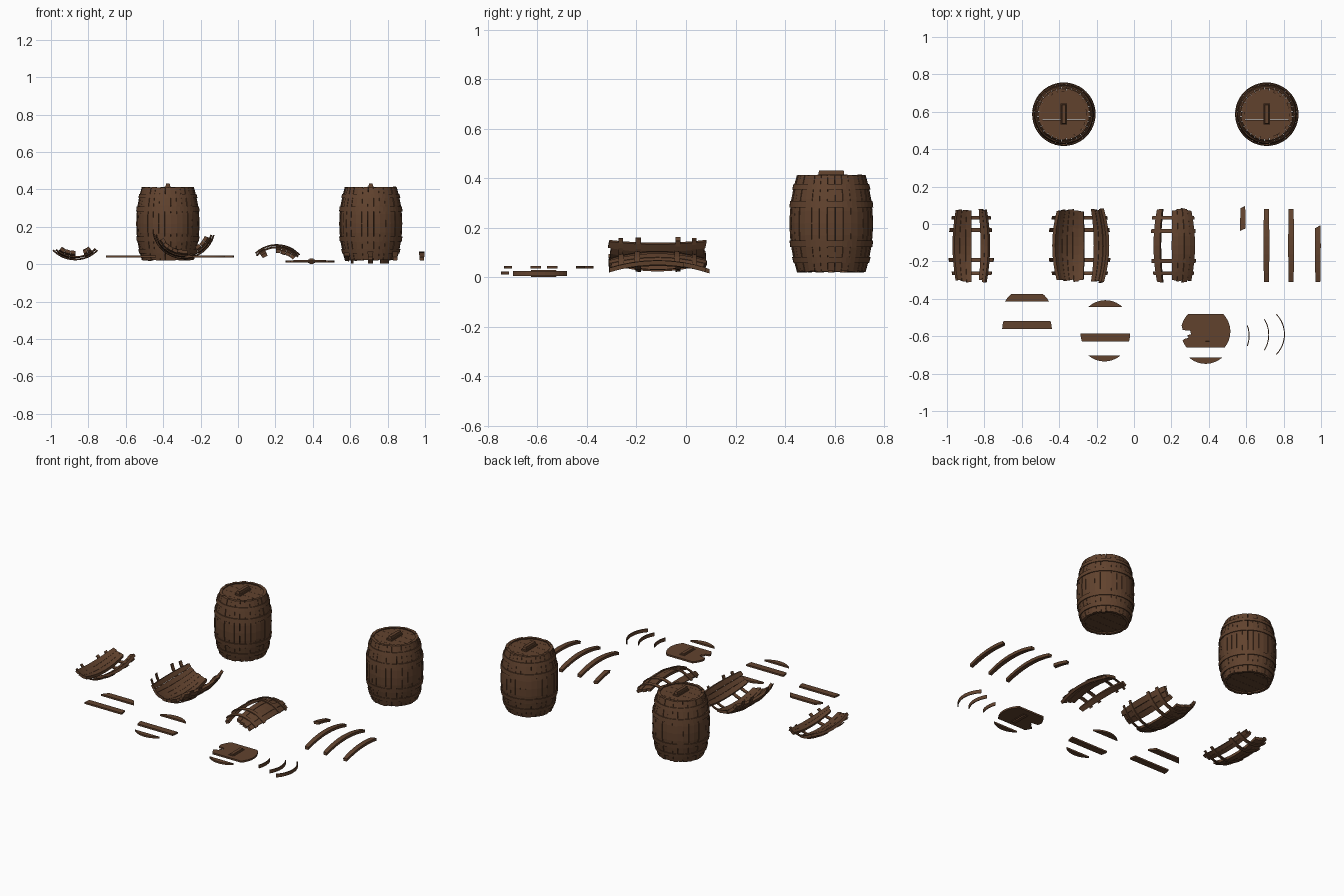
import bpy, bmesh, math, random
from mathutils import Matrix, Vector

if "Cube" in bpy.data.objects:
    bpy.data.objects.remove(bpy.data.objects["Cube"])

random.seed(4)
wood = bpy.data.materials.new("brown_wood")
wood.diffuse_color = (0.12, 0.055, 0.027, 1)
wood.use_nodes = True
wood.node_tree.nodes["Principled BSDF"].inputs["Base Color"].default_value = wood.diffuse_color

HALF = 0.195          # half height of a barrel
N = 32                # staves around a barrel
STEP = 2 * math.pi / N
HOOPS = [(-0.148, 0.024), (-0.082, 0.026), (0.078, 0.026), (0.148, 0.022)]


def radius(h):
    """Bulging barrel profile."""
    return 0.138 + 0.030 * (1 - (h / HALF) ** 2)


def polar(r, a, h):
    return Vector((r * math.sin(a), -r * math.cos(a), h))


def loft(bm, rings):
    """Bridge closed sections of equal size and cap both ends."""
    vs = [[bm.verts.new(p) for p in ring] for ring in rings]
    n = len(vs[0])
    for r0, r1 in zip(vs, vs[1:]):
        for i in range(n):
            j = (i + 1) % n
            bm.faces.new((r0[i], r0[j], r1[j], r1[i]))
    bm.faces.new(vs[0][::-1])
    bm.faces.new(vs[-1])


def finish(name, bm, matrix=Matrix()):
    bmesh.ops.recalc_face_normals(bm, faces=bm.faces)
    me = bpy.data.meshes.new(name)
    bm.to_mesh(me)
    bm.free()
    me.materials.append(wood)
    ob = bpy.data.objects.new(name, me)
    ob.matrix_world = matrix
    bpy.context.collection.objects.link(ob)
    return ob


def stave(bm, a, h0=-HALF, h1=HALF, jag=0.0, width=STEP, th=0.018):
    """One bent plank; jag slants its broken ends."""
    dr = random.uniform(-0.0015, 0.0025)
    j0, j1 = random.uniform(-jag, jag), random.uniform(-jag, jag)
    l, r = a - width * 0.48, a + width * 0.48
    rings = []
    for i in range(9):
        t = i / 8
        hl = h0 + j0 + (h1 + j1 - h0 - j0) * t
        hr = h0 - j0 + (h1 - j1 - h0 + j0) * t
        rl, rr = radius(hl) + dr, radius(hr) + dr
        rings.append([polar(rl, l, hl), polar(rr, r, hr),
                      polar(rr - th, r, hr), polar(rl - th, l, hl)])
    loft(bm, rings)


def hoop(bm, h, w, a0, a1, th=0.005):
    """Thin bent band following the profile between two angles."""
    n = max(4, int((a1 - a0) / STEP * 1.5))
    lo, hi = radius(h - w / 2), radius(h + w / 2)
    rings = []
    for i in range(n + 1):
        a = a0 + (a1 - a0) * i / n
        rings.append([polar(lo + th, a, h - w / 2), polar(hi + th, a, h + w / 2),
                      polar(hi - 0.001, a, h + w / 2), polar(lo - 0.001, a, h - w / 2)])
    loft(bm, rings)


def slice_outline(r, d0, d1, notch=()):
    """Disc of radius r cut by the lines y = d0 and y = d1."""
    ys = [d0 + (d1 - d0) * (0.5 - 0.5 * math.cos(math.pi * i / 10)) for i in range(11)]
    right = [(math.sqrt(max(r * r - y * y, 1e-6)), y) for y in ys]
    left = [(-x, y) for x, y in reversed(right)]
    if notch:
        top, bottom = notch[0][1], notch[-1][1]
        left = ([p for p in left if p[1] > top] + list(notch)
                + [p for p in left if p[1] < bottom])
    return right + left


def plank(bm, cx, cy, z0, z1, outline):
    loft(bm, [[Vector((cx + x, cy + y, z)) for x, y in outline] for z in (z0, z1)])


def handle(bm, cx, cy, z0, z1):
    """Bevel-sided grip bar with a wider foot."""
    mid = z0 + (z1 - z0) * 0.4
    loft(bm, [[Vector((cx + sx * w, cy + sy * l, z)) for sx, sy in
               ((-1, -1), (1, -1), (1, 1), (-1, 1))]
              for w, l, z in ((0.018, 0.056, z0), (0.018, 0.056, mid),
                              (0.012, 0.052, mid), (0.010, 0.050, z1))])


# Two whole barrels
for tag, bx in (("left", -0.375), ("right", 0.71)):
    place = Matrix.Translation((bx, 0.587, 0.217))
    bm = bmesh.new()
    for i in range(N):
        e = random.uniform(-0.003, 0.003)
        stave(bm, i * STEP, -HALF + e, HALF + e * 0.5, 0.001)
    finish(tag + "_barrel_staves", bm, place)
    bm = bmesh.new()
    for h, w in HOOPS:
        hoop(bm, h, w, 0, 2 * math.pi)
    finish(tag + "_barrel_hoops", bm, place)
    bm = bmesh.new()
    cuts = [-0.127, -0.09, -0.03, 0.03, 0.09, 0.127]
    for y0, y1 in zip(cuts, cuts[1:]):
        shape = slice_outline(0.130, y0 + 0.0005, y1 - 0.0005)
        plank(bm, 0, 0, 0.172, 0.188, shape)
        plank(bm, 0, 0, -0.186, -0.170, shape)
    handle(bm, 0, 0, 0.186, 0.214)
    finish(tag + "_barrel_lids", bm, place)

# Broken wall sections: name, centre x, centre z, arch side, stave spans, hoop span (degrees)
SHELLS = [
    ("left_broken_wall", -0.87, 0.190, 1, ((-37, 1), (19, 37)), (-44, 44)),
    ("middle_broken_wall", -0.29, 0.197, 1, ((-62, 9), (30, 68)), (-76, 74)),
    ("right_broken_wall", 0.207, -0.062, -1, ((-38, -24), (-2, 45)), (-44, 47)),
]
for name, cx, cz, side, spans, reach in SHELLS:
    place = Matrix.Translation((cx, -0.115, cz)) @ Matrix.Rotation(side * math.pi / 2, 4, 'X')
    bm = bmesh.new()
    for lo, hi in spans:
        lo, hi = math.radians(lo), math.radians(hi)
        n = max(1, round((hi - lo) / STEP))
        w = (hi - lo) / n
        for i in range(n):
            e0, e1 = random.uniform(-0.003, 0.012), random.uniform(-0.003, 0.012)
            stave(bm, lo + w * (i + 0.5), -HALF + e0, HALF - e1, 0.003, w)
    finish(name + "_staves", bm, place)
    bm = bmesh.new()
    for h, w in HOOPS:
        hoop(bm, h, w * 0.8, math.radians(reach[0] + random.uniform(-2, 3)),
             math.radians(reach[1] + random.uniform(-3, 2)))
    finish(name + "_hoops", bm, place)

# Loose staves lying arched on the ground
for i, (x, h0, h1, cz) in enumerate(((0.582, 0.085, 0.205, -0.10), (0.708, -HALF, HALF, -0.10),
                                     (0.840, -HALF, HALF, -0.10), (0.983, -HALF, 0.10, -0.10))):
    bm = bmesh.new()
    stave(bm, 0, h0, h1, 0.008 if i in (0, 3) else 0.001, STEP * 0.98)
    finish("loose_stave_%d" % (i + 1), bm,
           Matrix.Translation((x, -0.115, cz)) @ Matrix.Rotation(-math.pi / 2, 4, 'X'))

# Loose lid boards: centre x, centre y, cut range, bottom z
R = 0.1325
for i, (cx, cy, d0, d1, z) in enumerate((
        (-0.572, -0.476, 0.061, 0.102, 0.035), (-0.572, -0.561, 0.0, 0.042, 0.035),
        (-0.153, -0.540, 0.095, R, 0.035), (-0.153, -0.586, -0.043, 0.0, 0.035),
        (-0.158, -0.602, -R, -0.100, 0.035), (0.383, -0.615, -R, -0.100, 0.012))):
    bm = bmesh.new()
    plank(bm, cx, cy, z, z + 0.011, slice_outline(R, d0, d1))
    finish("loose_lid_board_%d" % (i + 1), bm)

# Broken lid with a bite out of its left side
bm = bmesh.new()
bite = ((-0.122, 0.008), (-0.082, 0.004), (-0.078, -0.014), (-0.098, -0.020),
        (-0.092, -0.034), (-0.115, -0.040))
plank(bm, 0.383, -0.575, 0.010, 0.021, slice_outline(R, -0.085, 0.095, bite))
handle(bm, 0.393, -0.575, 0.020, 0.030)
handle(bm, 0.393, -0.575, 0.011, 0.0)
finish("broken_lid", bm)

# Loose hoop fragments standing on edge, bulging to the right
for i, (x, y, half) in enumerate(((0.618, -0.597, 21), (0.723, -0.592, 32), (0.807, -0.590, 44))):
    bm = bmesh.new()
    r, a = 0.157, math.radians(half)
    loft(bm, [[polar(rr, math.pi / 2 + a * (k / 6 - 1), z) - Vector((r, 0, 0))
               for rr, z in ((r, 0), (r, 0.022), (r - 0.005, 0.022), (r - 0.005, 0))]
              for k in range(13)])
    finish("hoop_fragment_%d" % (i + 1), bm, Matrix.Translation((x, y, 0.004)))
